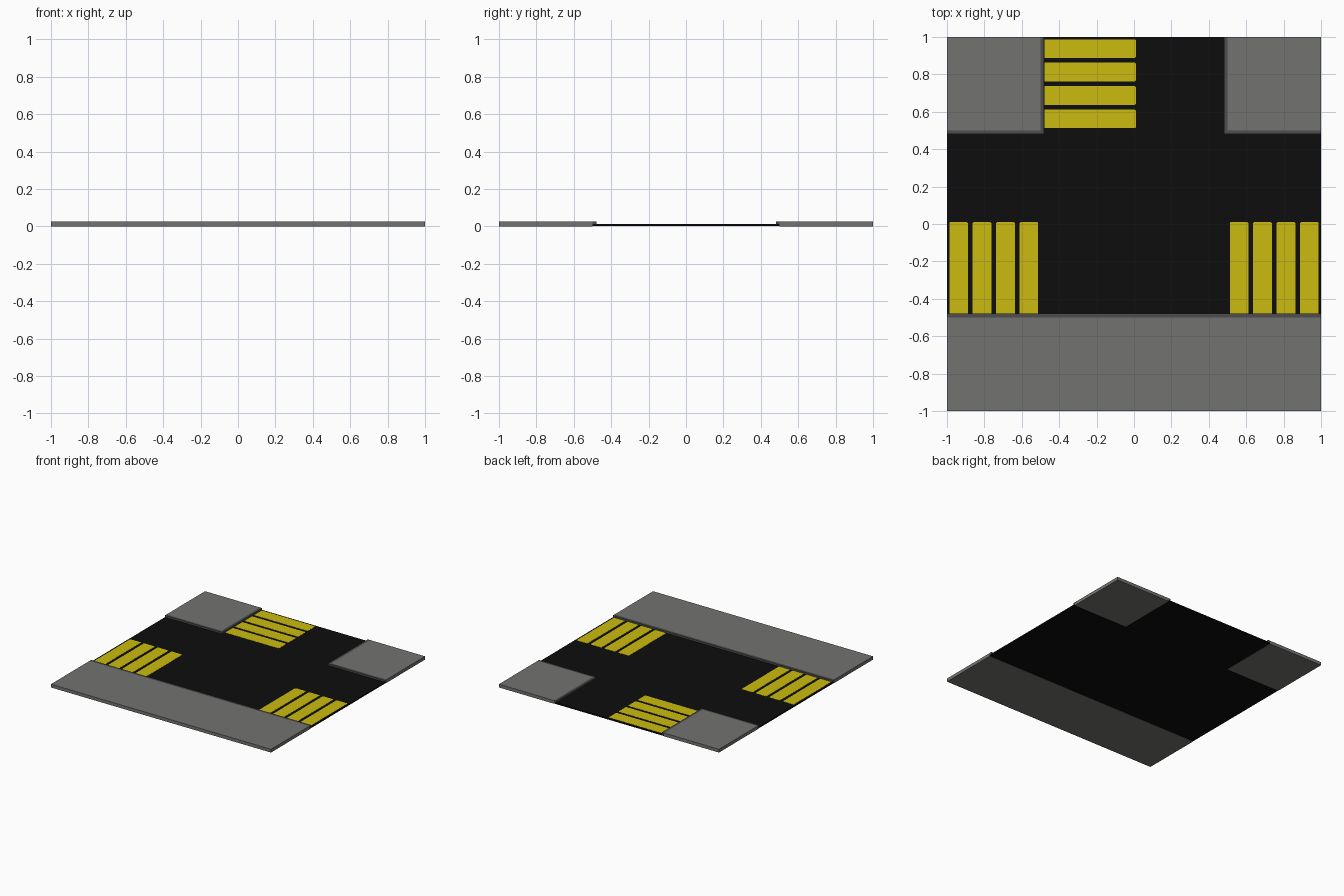
import bpy, bmesh

if "Cube" in bpy.data.objects:
    bpy.data.objects.remove(bpy.data.objects["Cube"])

def material(name, rgb):
    m = bpy.data.materials.new(name)
    m.diffuse_color = (*rgb, 1)
    m.use_nodes = True
    m.node_tree.nodes["Principled BSDF"].inputs["Base Color"].default_value = m.diffuse_color
    return m

PAVING = material("paving grey", (0.17, 0.175, 0.165))
CURB = material("curb dark grey", (0.075, 0.075, 0.075))
ASPHALT = material("asphalt black", (0.004, 0.004, 0.004))
YELLOW = material("stripe yellow", (0.60, 0.50, 0.005))

ROAD_TOP, TOP = 0.0125, 0.027

def finish(name, bm, mat):
    bmesh.ops.recalc_face_normals(bm, faces=bm.faces)
    me = bpy.data.meshes.new(name)
    bm.to_mesh(me)
    bm.free()
    me.materials.append(mat)
    ob = bpy.data.objects.new(name, me)
    bpy.context.collection.objects.link(ob)
    return ob

def prism(name, pts, z0, z1, mat):
    bm = bmesh.new()
    f = bm.faces.new([bm.verts.new((x, y, z0)) for x, y in pts])
    r = bmesh.ops.extrude_face_region(bm, geom=[f])
    for v in r["geom"]:
        if isinstance(v, bmesh.types.BMVert):
            v.co.z = z1
    return finish(name, bm, mat)

def rect(x0, y0, x1, y1):
    return [(x0, y0), (x1, y0), (x1, y1), (x0, y1)]

# T-shaped road
prism("road", [(-1, -.5), (1, -.5), (1, .5), (.5, .5), (.5, 1), (-.5, 1), (-.5, .5), (-1, .5)],
      0.002, ROAD_TOP, ASPHALT)

# Front pavement and its curb
prism("front_pavement", rect(-1, -1, 1, -.5), 0, TOP, PAVING)
prism("front_curb", rect(-1, -.5, 1, -.478), ROAD_TOP - .001, TOP, CURB)

# Two back corner pavements with L-shaped curbs
for side, s in (("left", -1), ("right", 1)):
    prism(side + "_corner_pavement", rect(s * .5, .5, s, 1), 0, TOP, PAVING)
    prism(side + "_corner_curb",
          [(s, .5), (s, .48), (s * .48, .48), (s * .48, 1), (s * .5, 1), (s * .5, .5)],
          ROAD_TOP - .001, TOP, CURB)

# Crossing stripes: thin plates with clipped inner corners
def stripe(name, place, c):
    w, a, b, k = .05, -.478, .012, .007
    pts = [(c - w, a), (c + w, a), (c + w, b - k), (c + w - k, b), (c - w + k, b), (c - w, b - k)]
    prism(name, [place(u, v) for u, v in pts], ROAD_TOP - .001, ROAD_TOP + .001, YELLOW)

crossings = {"left": lambda u, v: (-u, v), "right": lambda u, v: (u, v), "back": lambda u, v: (v, u)}
for name, place in crossings.items():
    for i in range(4):
        stripe(f"{name}_crossing_stripe_{i + 1}", place, .5625 + .125 * i)
